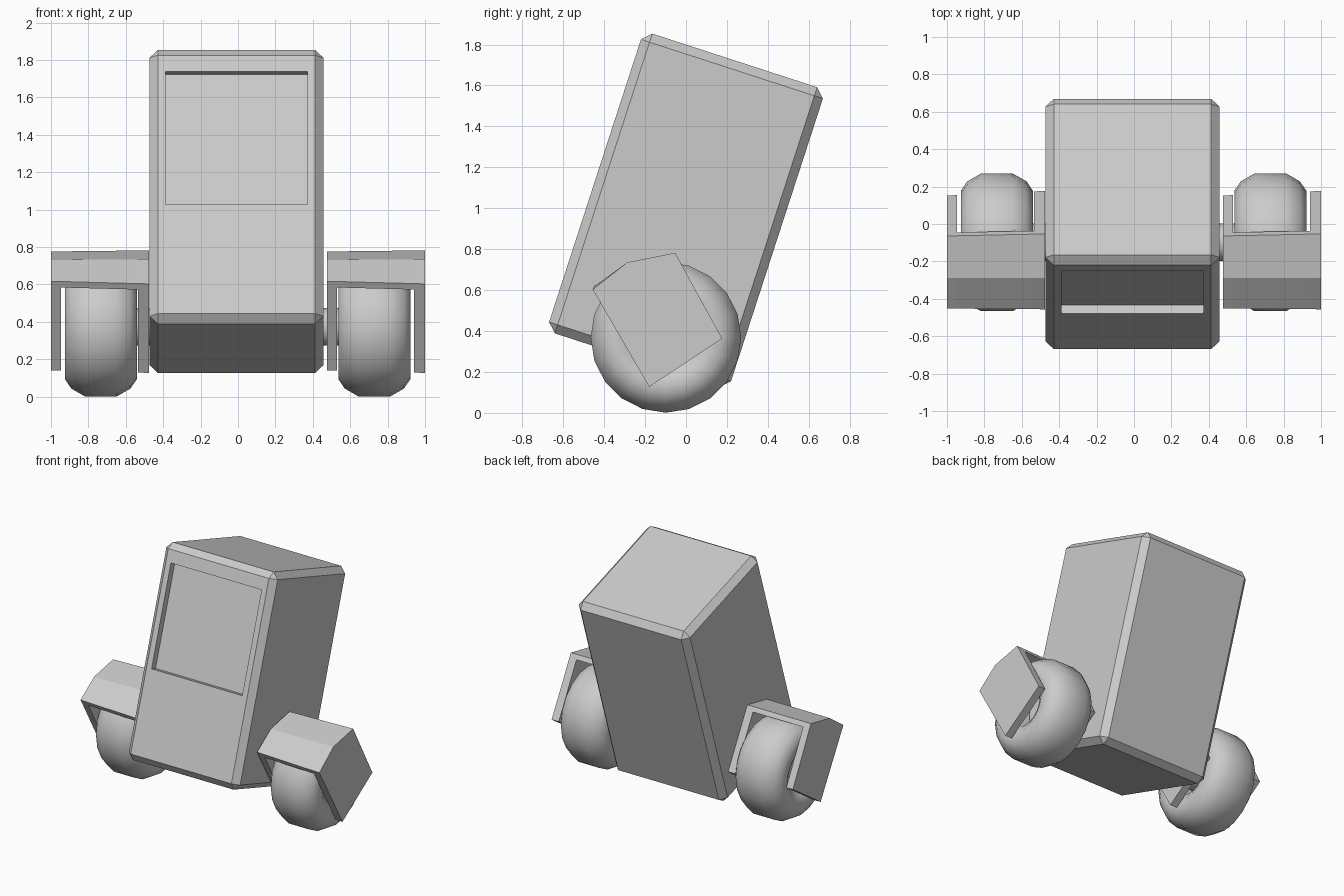
import bpy, bmesh
from math import radians, sin, cos, pi
from mathutils import Matrix, Vector

if "Cube" in bpy.data.objects:
    bpy.data.objects.remove(bpy.data.objects["Cube"])


def make_object(name, bm):
    bmesh.ops.recalc_face_normals(bm, faces=bm.faces)
    mesh = bpy.data.meshes.new(name)
    bm.to_mesh(mesh)
    bm.free()
    ob = bpy.data.objects.new(name, mesh)
    bpy.context.collection.objects.link(ob)
    return ob


def smooth(ob, angle):
    bpy.ops.object.select_all(action='DESELECT')
    ob.select_set(True)
    bpy.context.view_layer.objects.active = ob
    bpy.ops.object.shade_smooth_by_angle(angle=radians(angle))


def loft(bm, x0, sec0, x1, sec1):
    """Closed solid between two side profiles of (y, z) points."""
    a = [bm.verts.new((x0, y, z)) for y, z in sec0]
    b = [bm.verts.new((x1, y, z)) for y, z in sec1]
    n = len(a)
    for i in range(n):
        j = (i + 1) % n
        bm.faces.new((a[i], a[j], b[j], b[i]))
    bm.faces.new(a)
    bm.faces.new(b[::-1])


# Body: chamfered box leaning back, with a recessed front panel
W, D, H = 0.93, 0.935, 1.54
bm = bmesh.new()
bmesh.ops.create_cube(bm, size=1, matrix=Matrix.Diagonal((W, D, H, 1)))
bmesh.ops.bevel(bm, geom=bm.edges[:], offset=0.044, offset_type='OFFSET',
                segments=1, affect='EDGES', profile=0.5)
bm.normal_update()
front = min(bm.faces, key=lambda f: f.calc_center_median().y)
bmesh.ops.inset_region(bm, faces=[front], thickness=0.04)
for v in front.verts:
    v.co.x = 0.379 if v.co.x > 0 else -0.379
    v.co.z = 0.635 if v.co.z > 0 else -0.113
panel = bmesh.ops.extrude_discrete_faces(bm, faces=[front])['faces'][0]
bmesh.ops.translate(bm, verts=panel.verts[:], vec=(0, 0.05, 0))
body = make_object("body", bm)
body.rotation_euler.x = radians(-18)
body.location = (-0.008, 0, 0.99)

# Fender side profiles (y, z): front tip, knee, top, back, bottom
LOW = [(-0.452, 0.617), (-0.29, 0.731), (-0.064, 0.776), (0.152, 0.36), (-0.18, 0.14)]
HIGH = [(-0.456, 0.603), (-0.288, 0.735), (-0.053, 0.782), (0.177, 0.363), (-0.18, 0.127)]
ROOF_DROP = Vector((0.018, -0.032))


def section(x):
    t = (x + 0.262) / 0.524
    return [Vector(p).lerp(Vector(q), t) for p, q in zip(LOW, HIGH)]


def roof(x):
    outer = section(x)[:3]
    return outer + [p + ROOF_DROP for p in reversed(outer)]


# Tyre half profile (x, radius), mirrored to a closed ring
HALF = [(0.085, 0.368), (0.158, 0.326), (0.193, 0.275),
        (0.193, 0.21), (0.158, 0.15), (0.085, 0.112)]
RING = HALF + [(-x, r) for x, r in reversed(HALF)]
HUB_Y, HUB_Z, SIDES = -0.098, 0.369, 20

for side, s in (("left", -1), ("right", 1)):
    # Fender: two side plates and a folded roof
    bm = bmesh.new()
    for x0, x1, sec in ((-0.262, -0.209, section), (0.204, 0.262, section),
                        (-0.209, 0.204, roof)):
        loft(bm, x0, sec(x0), x1, sec(x1))
    make_object(side + "_fender", bm).location.x = s * 0.738

    # Tyre
    bm = bmesh.new()
    rings = []
    for i in range(SIDES):
        a = 2 * pi * i / SIDES
        rings.append([bm.verts.new((x, r * sin(a), -r * cos(a))) for x, r in RING])
    for i in range(SIDES):
        p, q = rings[i], rings[(i + 1) % SIDES]
        for k in range(len(RING)):
            m = (k + 1) % len(RING)
            bm.faces.new((p[k], p[m], q[m], q[k]))
    tyre = make_object(side + "_tyre", bm)
    tyre.location = (-0.733 if s < 0 else 0.729, HUB_Y, HUB_Z)
    smooth(tyre, 60)

    # Axle from the body into the wheel
    bm = bmesh.new()
    bmesh.ops.create_cone(bm, cap_ends=True, segments=20, radius1=0.1, radius2=0.1,
                          depth=0.34, matrix=Matrix.Rotation(pi / 2, 4, 'Y'))
    axle = make_object(side + "_axle", bm)
    axle.location = (s * 0.6, HUB_Y, HUB_Z + 0.005)
    smooth(axle, 40)
